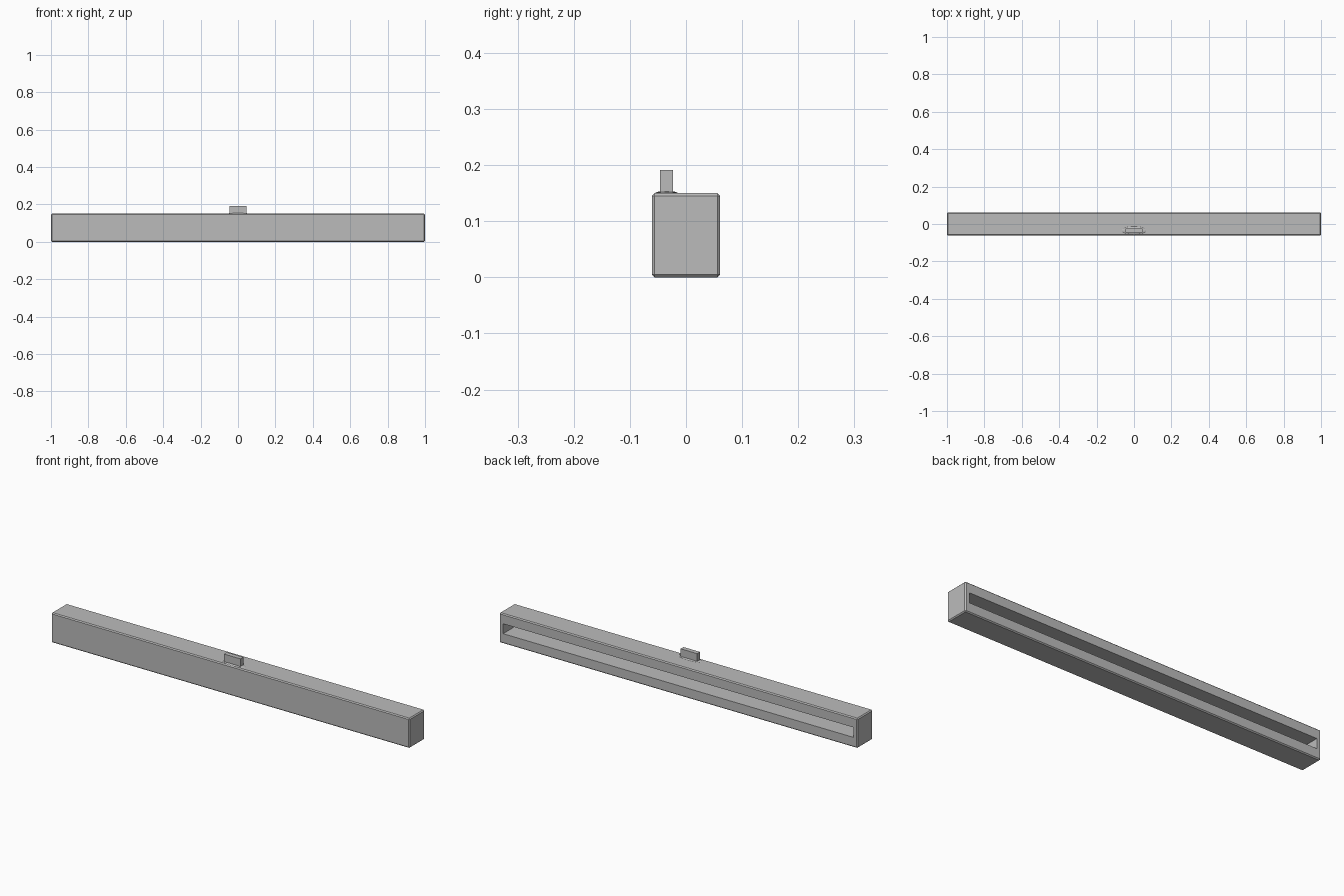
import bpy

cube = bpy.data.objects.get("Cube")
if cube:
    bpy.data.objects.remove(cube, do_unlink=True)

# Single plain grey
grey = bpy.data.materials.new("plain_grey")
grey.use_nodes = True
colour = (0.5, 0.5, 0.5, 1)
grey.diffuse_color = colour
grey.node_tree.nodes["Principled BSDF"].inputs["Base Color"].default_value = colour


def box(name, low, high):
    """Box spanning two opposite corners."""
    centre = [(a + b) / 2 for a, b in zip(low, high)]
    bpy.ops.mesh.primitive_cube_add(size=1, location=centre)
    obj = bpy.context.object
    obj.name = name
    obj.scale = [b - a for a, b in zip(low, high)]
    bpy.ops.object.transform_apply(location=False, rotation=False, scale=True)
    obj.data.materials.append(grey)
    return obj


# Long housing with chamfered edges
housing = box("housing", (-1, -0.061, 0), (1, 0.061, 0.15))
chamfer = housing.modifiers.new("chamfer", "BEVEL")
chamfer.width = 0.005
chamfer.segments = 1

# Long slot opening to the back
cutter = box("slot_cutter", (-0.978, -0.04, 0.05), (0.978, 0.1, 0.1))
cutter.hide_render = True
slot = housing.modifiers.new("slot", "BOOLEAN")
slot.operation = "DIFFERENCE"
slot.solver = "EXACT"
slot.object = cutter
bpy.context.view_layer.objects.active = housing
for modifier in ("chamfer", "slot"):
    bpy.ops.object.modifier_apply(modifier=modifier)
bpy.data.objects.remove(cutter, do_unlink=True)

# Upright tab near the front edge of the top
box("top_tab", (-0.046, -0.046, 0.145), (0.046, -0.023, 0.191))

# Low domed pad under the tab
bpy.ops.mesh.primitive_uv_sphere_add(segments=32, ring_count=16, radius=1,
                                     location=(0, -0.0345, 0.149))
pad = bpy.context.object
pad.name = "tab_pad"
pad.scale = (0.067, 0.021, 0.005)
bpy.ops.object.transform_apply(location=False, rotation=False, scale=True)
pad.data.materials.append(grey)
bpy.ops.object.shade_smooth()
